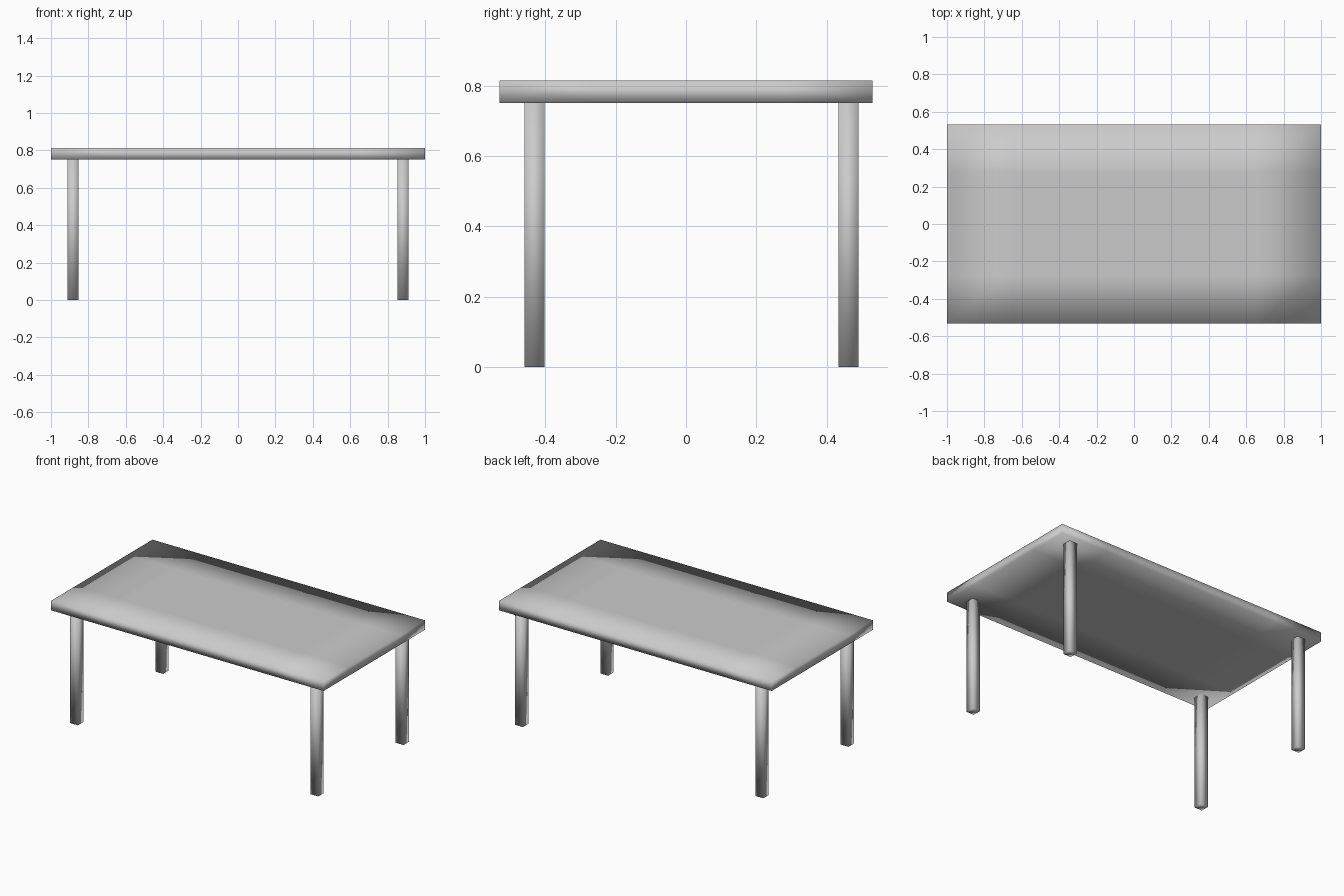
import bpy, bmesh
from mathutils import Vector

if "Cube" in bpy.data.objects:
    bpy.data.objects.remove(bpy.data.objects["Cube"])


def smooth_box(name, lo, hi, cuts=()):
    """Smooth-shaded box between two corners, with optional loop cuts (axis, position)."""
    lo, hi = Vector(lo), Vector(hi)
    bm = bmesh.new()
    bmesh.ops.create_cube(bm, size=1)
    for v in bm.verts:
        v.co = (lo + hi) / 2 + v.co * (hi - lo)
    for axis, pos in cuts:
        normal = Vector((0, 0, 0))
        normal[axis] = 1
        bmesh.ops.bisect_plane(bm, geom=bm.verts[:] + bm.edges[:] + bm.faces[:],
                               plane_co=normal * pos, plane_no=normal)
    for f in bm.faces:
        f.smooth = True
    mesh = bpy.data.meshes.new(name)
    bm.to_mesh(mesh)
    bm.free()
    obj = bpy.data.objects.new(name, mesh)
    bpy.context.collection.objects.link(obj)
    return obj


# Table top: flat slab, loop cuts hold the soft shading near the rim
smooth_box("table_top", (-1, -0.531, 0.751), (1, 0.531, 0.814),
           cuts=[(0, -0.65), (0, 0.65), (1, -0.27), (1, 0.27)])

# Four square legs, set slightly towards the back
half = 0.0285
for y_name, y in (("front", -0.431), ("back", 0.462)):
    for x_name, x in (("left", -0.882), ("right", 0.882)):
        smooth_box(f"{y_name}_{x_name}_leg",
                   (x - half, y - half, 0), (x + half, y + half, 0.752))
